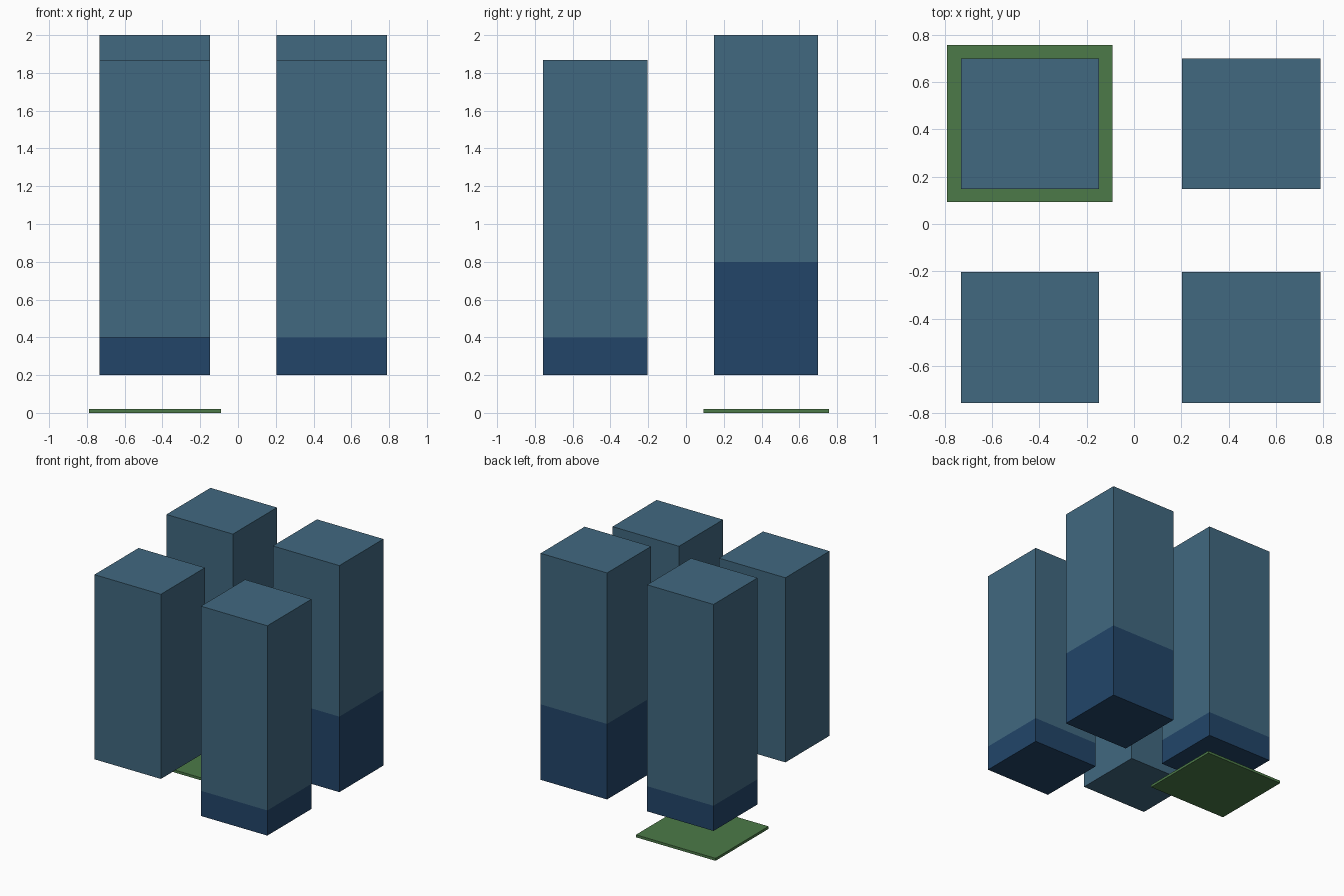
import bpy, bmesh

if "Cube" in bpy.data.objects:
    bpy.data.objects.remove(bpy.data.objects["Cube"])


def material(name, rgb):
    # sRGB 0-255 to linear
    lin = [((c / 255 + 0.055) / 1.055) ** 2.4 for c in rgb]
    m = bpy.data.materials.new(name)
    m.diffuse_color = (*lin, 1)
    m.use_nodes = True
    m.node_tree.nodes["Principled BSDF"].inputs["Base Color"].default_value = m.diffuse_color
    return m


light_blue = material("slate blue", (65, 104, 128))
dark_blue = material("dark blue", (34, 69, 105))
green = material("lawn green", (76, 122, 72))


def block(name, xs, ys, zs, mats, split=None):
    """Box from ranges; faces below the split height take the second material."""
    bm = bmesh.new()
    bmesh.ops.create_cube(bm, size=1)
    for v in bm.verts:
        v.co = [r[0] if c < 0 else r[1] for c, r in zip(v.co, (xs, ys, zs))]
    if split:
        bmesh.ops.bisect_plane(bm, geom=bm.verts[:] + bm.edges[:] + bm.faces[:],
                               plane_co=(0, 0, split), plane_no=(0, 0, 1))
        for f in bm.faces:
            f.material_index = int(f.calc_center_median().z < split)
    me = bpy.data.meshes.new(name)
    bm.to_mesh(me)
    bm.free()
    for m in mats:
        me.materials.append(m)
    ob = bpy.data.objects.new(name, me)
    bpy.context.collection.objects.link(ob)
    return ob


LEFT, RIGHT = (-0.732, -0.148), (0.204, 0.788)
FRONT, BACK = (-0.757, -0.203), (0.147, 0.7)
blues = [light_blue, dark_blue]

# Four towers, three of them with a dark base band
block("front_left_tower", LEFT, FRONT, (0.4, 1.867), [light_blue])
block("front_right_tower", RIGHT, FRONT, (0.2, 1.867), blues, 0.4)
block("back_left_tower", LEFT, BACK, (0.2, 2.0), blues, 0.4)
block("back_right_tower", RIGHT, BACK, (0.2, 2.0), blues, 0.8)

# Thin ground plate under the back left tower
block("ground_plate", (-0.79, -0.09), (0.092, 0.757), (0, 0.02), [green])
